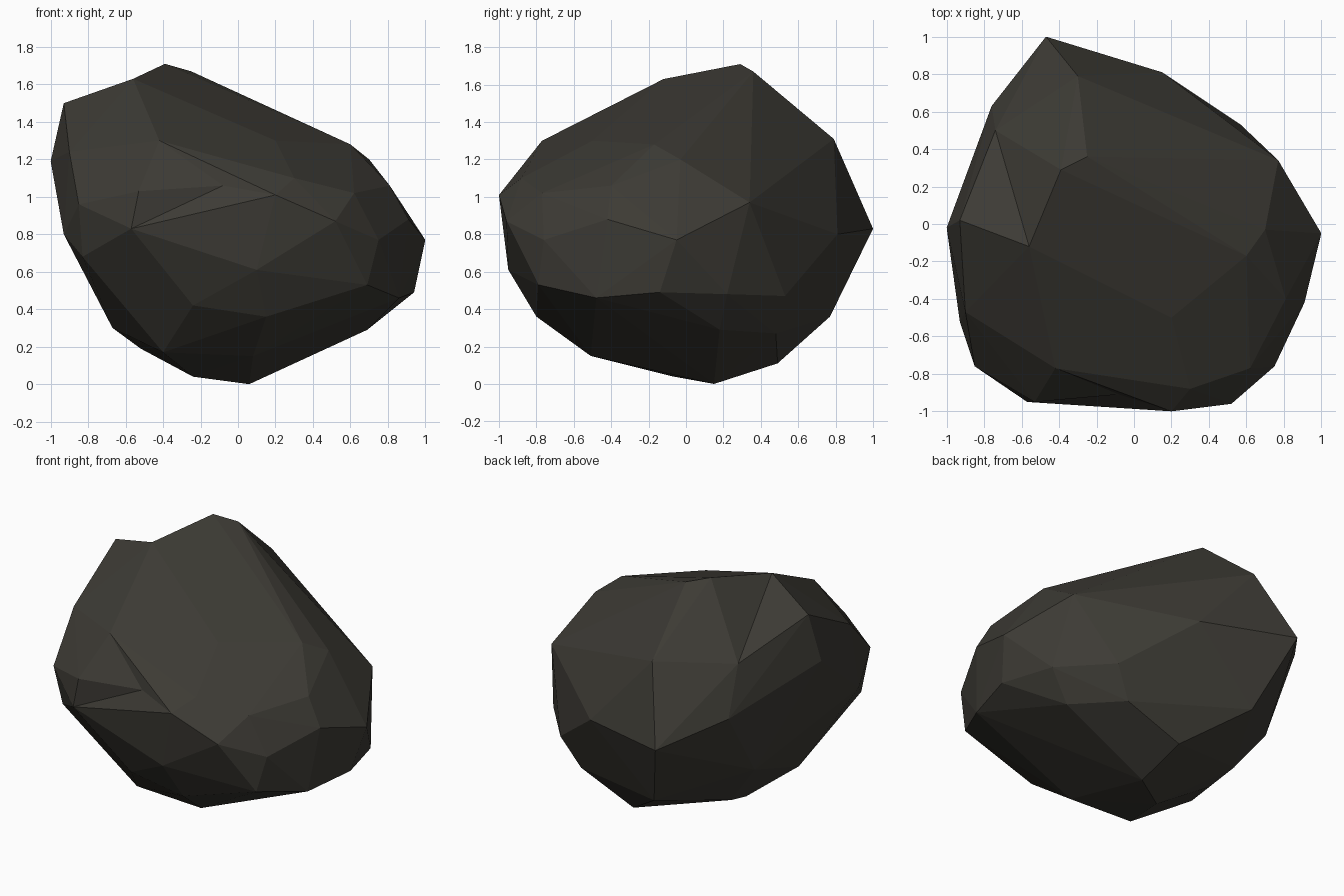
import bpy, bmesh, math
from mathutils import Vector

if "Cube" in bpy.data.objects:
    bpy.data.objects.remove(bpy.data.objects["Cube"])

# one flat colour for the stone
stone = bpy.data.materials.new("dark grey stone")
stone.diffuse_color = (0.046, 0.043, 0.035, 1)
stone.use_nodes = True
stone.node_tree.nodes["Principled BSDF"].inputs["Base Color"].default_value = stone.diffuse_color

# corner points of the chipped boulder, from crown to base
peak, brow, left_top = (-.39, .29, 1.71), (-.56, -.12, 1.63), (-.93, .02, 1.50)
shelf_left, shelf_right = (-.53, -.95, 1.03), (.20, -1, 1.01)
corners = [
    # crown
    peak, brow, left_top, (-.25, .36, 1.67),
    (-.30, .79, 1.31), (.60, -.17, 1.28), (.70, -.03, 1.20), (-.42, -.77, 1.30),
    (.20, -.50, 1.30), (-.74, .50, 1.30),
    # shoulders
    (-1, -.02, 1.19), (-.90, -.47, 1.24), (.30, -.88, 1.10), shelf_right,
    (.62, -.77, 1.02), (.81, -.40, 1.06), (-.85, -.76, .96), shelf_left,
    (.77, .34, .97), (-.76, .63, .98),
    # waist
    (-.47, 1, .83), (.15, .81, .80), (.37, .64, .86),
    (1, -.05, .77), (.91, -.42, .88), (.75, -.76, .77),
    (.52, -.96, .87), (-.57, -.95, .83), (-.93, -.52, .80), (.10, -.95, .61),
    (-.83, -.69, .68), (-.76, .35, .53),
    # underside
    (.94, -.14, .49), (.86, -.48, .46), (.69, -.79, .53), (.15, -.80, .36),
    (-.24, -.80, .42), (.57, .53, .47), (.84, .22, .48), (.69, .18, .29),
    (.45, .48, .27), (-.30, .77, .36), (.05, .49, .11),
    (-.67, -.25, .30), (-.40, -.51, .17), (-.55, .30, .25), (-.52, .10, .19),
    (.08, -.51, .15), (-.24, -.07, .04), (.06, .15, 0),
]

# wrap the corners in flat facets
bm = bmesh.new()
for p in corners:
    bm.verts.new(p)
bmesh.ops.convex_hull(bm, input=bm.verts[:])
loose = [v for v in bm.verts if not v.link_faces]
bmesh.ops.delete(bm, geom=loose, context='VERTS')


def find_edge(p, q):
    def near(v, c):
        return (v.co - Vector(c)).length < 1e-4
    for e in bm.edges:
        a, b = e.verts
        if (near(a, p) and near(b, q)) or (near(a, q) and near(b, p)):
            return e


# shallow notch between the peak and the left crown
e = find_edge(peak, left_top)
if e:
    bmesh.utils.edge_rotate(e, True)

# dent in the front shelf
e = find_edge(shelf_left, shelf_right)
if e:
    _, mid = bmesh.utils.edge_split(e, e.verts[0], 0.5)
    mid.co = (-.08, -.91, 1.06)
    bmesh.ops.triangulate(bm, faces=bm.faces[:])

# merge nearly coplanar triangles into broad chipped faces
bmesh.ops.dissolve_limit(bm, angle_limit=math.radians(2),
                         verts=bm.verts[:], edges=bm.edges[:])
bmesh.ops.recalc_face_normals(bm, faces=bm.faces[:])

mesh = bpy.data.meshes.new("boulder")
bm.to_mesh(mesh)
bm.free()
mesh.materials.append(stone)
boulder = bpy.data.objects.new("boulder", mesh)
bpy.context.collection.objects.link(boulder)
